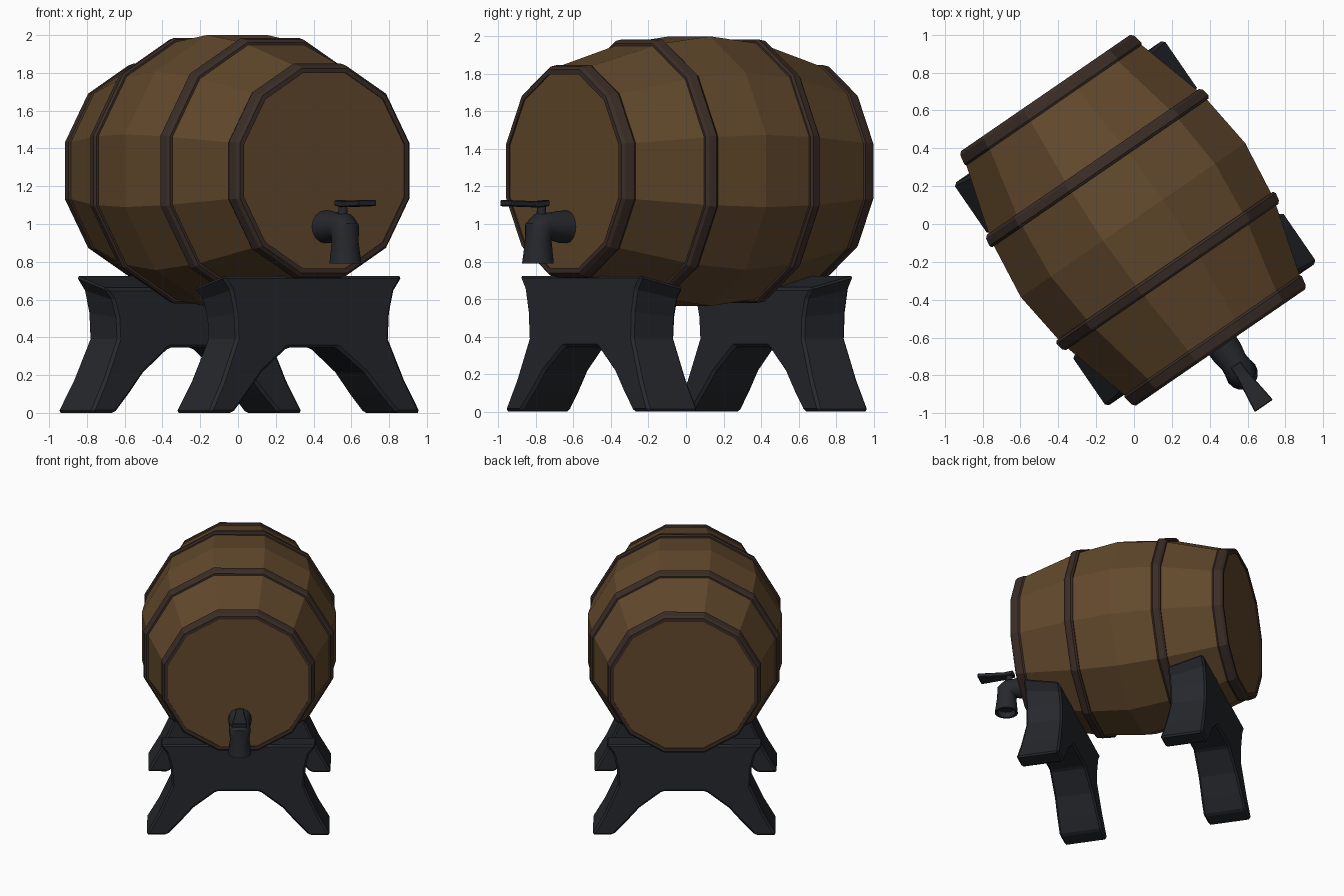
import bpy, bmesh
from math import sin, cos, pi, radians
from mathutils import Matrix

if "Cube" in bpy.data.objects:
    bpy.data.objects.remove(bpy.data.objects["Cube"])

# Everything is built with the barrel along y (tap at -y), then turned
PLACE = Matrix.Translation((0.006, 0.004, 0)) @ Matrix.Rotation(radians(34.5), 4, 'Z')
AXIS_Z = 1.282
TAP_X = 0.014


def material(name, rgb):
    m = bpy.data.materials.new(name)
    m.diffuse_color = (*rgb, 1)
    m.use_nodes = True
    m.node_tree.nodes["Principled BSDF"].inputs["Base Color"].default_value = m.diffuse_color
    return m


WOOD = material("wood", (0.122, 0.066, 0.025))
BAND = material("band", (0.044, 0.026, 0.020))
IRON = material("iron", (0.019, 0.021, 0.026))


def finish(name, bm, mat, bevel=0, smooth=False):
    bmesh.ops.recalc_face_normals(bm, faces=bm.faces)
    mesh = bpy.data.meshes.new(name)
    bm.to_mesh(mesh)
    bm.free()
    mesh.materials.append(mat)
    ob = bpy.data.objects.new(name, mesh)
    bpy.context.collection.objects.link(ob)
    ob.matrix_world = PLACE
    if bevel:
        mod = ob.modifiers.new("bevel", 'BEVEL')
        mod.width, mod.segments = bevel, 1
    if smooth:
        bpy.context.view_layer.objects.active = ob
        ob.select_set(True)
        bpy.ops.object.shade_smooth_by_angle(angle=radians(40))
        ob.select_set(False)
    return ob


def skin(bm, rings, loop=False):
    """Join rings of points with quads; cap the ends unless looped."""
    vs = [[bm.verts.new(p) for p in r] for r in rings]
    n = len(vs[0])
    pairs = list(zip(vs, vs[1:])) + ([(vs[-1], vs[0])] if loop else [])
    for a, b in pairs:
        for i in range(n):
            j = (i + 1) % n
            bm.faces.new((a[i], a[j], b[j], b[i]))
    if not loop:
        bm.faces.new(vs[0])
        bm.faces.new(vs[-1])


def stave_ring(y, r):
    angles = [radians(15 + 30 * i) for i in range(12)]
    return [(r * cos(a), y, AXIS_Z + r * sin(a)) for a in angles]


def lathe(name, profile, mat, loop=False):
    bm = bmesh.new()
    skin(bm, [stave_ring(y, r) for y, r in profile], loop)
    return finish(name, bm, mat)


# Twelve-sided barrel
lathe("barrel", [(-0.787, 0.560), (-0.305, 0.702), (0.02, 0.744),
                 (0.36, 0.702), (0.826, 0.560)], WOOD)

# Hoops: y centre, outer radius, half width, slope of the barrel wall
hoops = [("front_end_hoop", -0.754, 0.578, 0.042, 0.2),
         ("front_middle_hoop", -0.310, 0.719, 0.035, 0.2),
         ("back_middle_hoop", 0.358, 0.719, 0.035, -0.2),
         ("back_end_hoop", 0.793, 0.578, 0.042, -0.2)]
for name, y, r, w, s in hoops:
    shape = [(-w, -0.035), (-w, -0.008), (-w * 0.6, 0.004),
             (w * 0.6, 0.004), (w, -0.008), (w, -0.035)]
    lathe(name, [(y + d, r + h + s * d) for d, h in shape], BAND, loop=True)

# Two cross stands with splayed feet and an arch; tops slope down under the belly
half = [(0.681, 0), (0.587, 0.17), (0.49, 0.39), (0.497, 0.53), (0.525, 0.65), (0.58, 0.727)]
arch = [(0.16, 0.345), (0.33, 0.215), (0.43, 0.10), (0.525, 0)]
outline = arch + half
outline += [(-x, z) for x, z in reversed(outline)]


def stand_point(x, z, side, face):
    depth = 0.163 - 0.024 * min(z / 0.345, 1)      # thinner above the feet
    if face < 0 and z > 0.39:
        z = 0.39 + (z - 0.39) * 0.80
    return (x, side * (0.552 + face * depth), z)


for name, side in (("front_stand", -1), ("back_stand", 1)):
    bm = bmesh.new()
    skin(bm, [[stand_point(x, z, side, face) for x, z in outline] for face in (-1, 1)])
    finish(name, bm, IRON, bevel=0.015)

# Tap: bent pipe with a hollow mouth (y, z, bend in degrees, radius)
path = [(-0.76, 0.985, 0, 0.088), (-0.84, 0.985, 0, 0.085), (-0.90, 0.987, 5, 0.074),
        (-0.945, 0.985, 25, 0.079), (-0.968, 0.965, 60, 0.080), (-0.970, 0.91, 90, 0.072),
        (-0.973, 0.79, 90, 0.086), (-0.973, 0.79, 90, 0.068), (-0.973, 0.83, 90, 0.062)]
rings = []
for y, z, bend, r in path:
    b = radians(bend)
    rings.append([(TAP_X + r * cos(t), y - r * sin(t) * sin(b), z + r * sin(t) * cos(b))
                  for t in (2 * pi * i / 16 for i in range(16))])
bm = bmesh.new()
skin(bm, rings)
finish("tap_spout", bm, IRON, smooth=True)

# Tap stem
bm = bmesh.new()
bmesh.ops.create_cone(bm, cap_ends=True, segments=10, radius1=0.028, radius2=0.022, depth=0.07,
                      matrix=Matrix.Translation((TAP_X, -0.95, 1.07)))
finish("tap_stem", bm, IRON, smooth=True)

# Flared tap handle
bm = bmesh.new()
handle = [(-0.915, 0.032, 1.112), (-0.985, 0.034, 1.105), (-1.18, 0.058, 1.111)]
skin(bm, [[(TAP_X + sx * w, y, z + sz) for sx, sz in
           ((-1, -0.016), (1, -0.016), (1, 0.016), (-1, 0.016))] for y, w, z in handle])
finish("tap_handle", bm, IRON, bevel=0.005)
